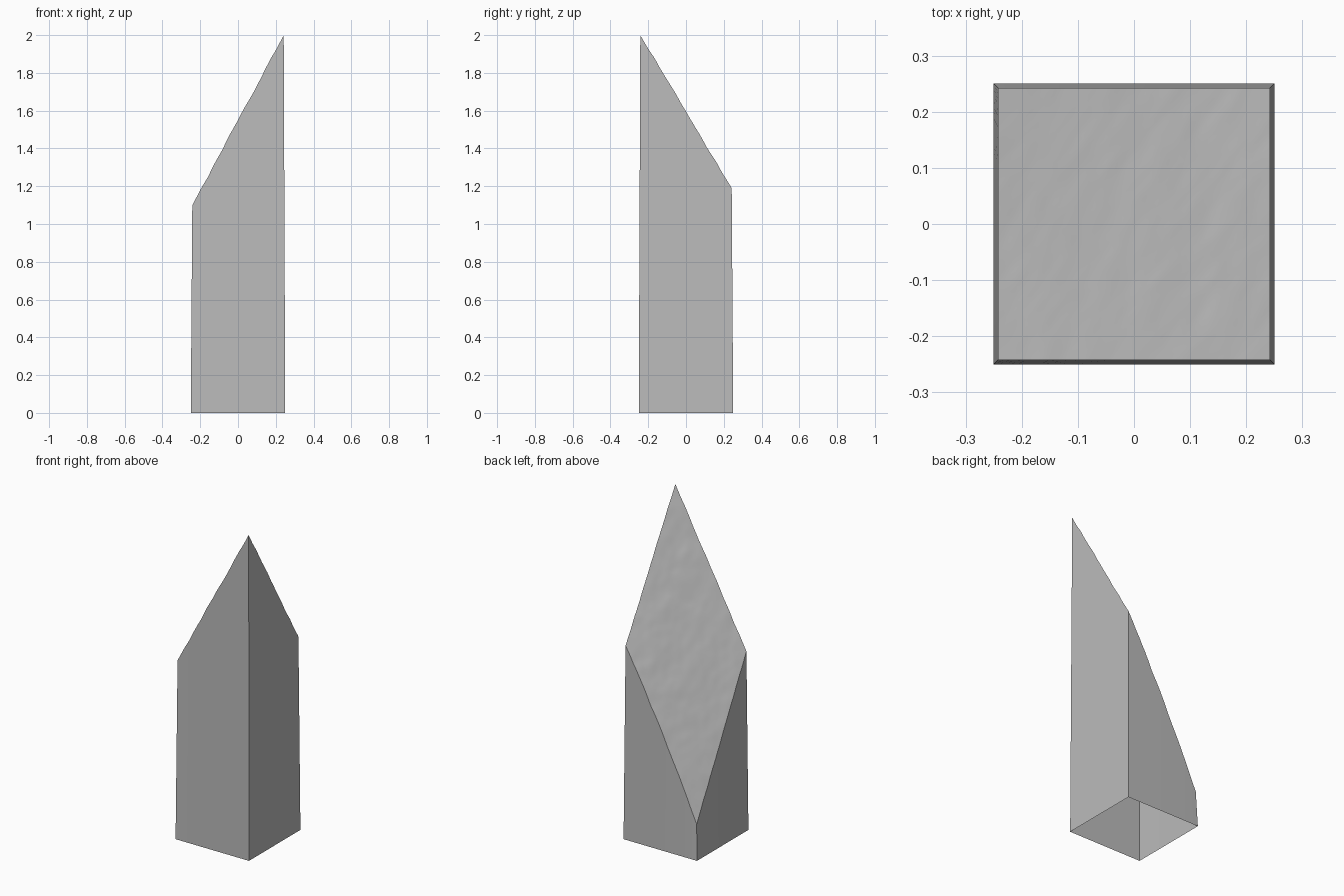
import bpy
import bmesh
from mathutils import Vector, noise

cube = bpy.data.objects.get("Cube")
if cube:
    bpy.data.objects.remove(cube)

TOP, BASE, CELLS = 0.242, 0.25, 48
# Corner heights of the slanted top
FRONT_LEFT, FRONT_RIGHT, BACK_LEFT, BACK_RIGHT = 1.1, 2.0, 0.22, 1.19

stone = bpy.data.materials.new("grey_stone")
stone.use_nodes = True
stone.diffuse_color = (0.5, 0.5, 0.5, 1)
stone.node_tree.nodes["Principled BSDF"].inputs["Base Color"].default_value = (0.5, 0.5, 0.5, 1)


def slope_height(x, y):
    """Height of the rough sloping top, fixed at its corners."""
    u, v = (x / TOP + 1) / 2, (y / TOP + 1) / 2
    front = FRONT_LEFT * (1 - u) + FRONT_RIGHT * u
    back = BACK_LEFT * (1 - u) + BACK_RIGHT * u
    z = front * (1 - v) + back * v
    z += 0.12 * u * (1 - u) * v
    fade = min(1, 8 * max(min(u, 1 - u), min(v, 1 - v)))
    point = Vector((x, y, z))
    rough = 0.008 * noise.noise(point * 9) + 0.004 * noise.noise(point * 22)
    return z + rough * fade


# Rough slanted top
bm = bmesh.new()
bmesh.ops.create_grid(bm, x_segments=CELLS, y_segments=CELLS, size=TOP)
for v in bm.verts:
    v.co.z = slope_height(v.co.x, v.co.y)

# Four slightly tapered walls, open underneath
rim = [e for e in bm.edges if e.is_boundary]
walls = bmesh.ops.extrude_edge_only(bm, edges=rim)["geom"]
for v in walls:
    if isinstance(v, bmesh.types.BMVert):
        v.co = (v.co.x * BASE / TOP, v.co.y * BASE / TOP, 0)
bmesh.ops.recalc_face_normals(bm, faces=bm.faces)
top_face = max(bm.faces, key=lambda f: f.calc_center_median().z if len(f.verts) == 4 and all(
    v.co.z > 0 for v in f.verts) else -1)
if top_face.normal.z < 0:
    bmesh.ops.reverse_faces(bm, faces=bm.faces)

mesh = bpy.data.meshes.new("slanted_pillar")
bm.to_mesh(mesh)
bm.free()
mesh.materials.append(stone)
pillar = bpy.data.objects.new("slanted_pillar", mesh)
bpy.context.collection.objects.link(pillar)

bpy.context.view_layer.objects.active = pillar
pillar.select_set(True)
bpy.ops.object.shade_smooth_by_angle(angle=0.5)
